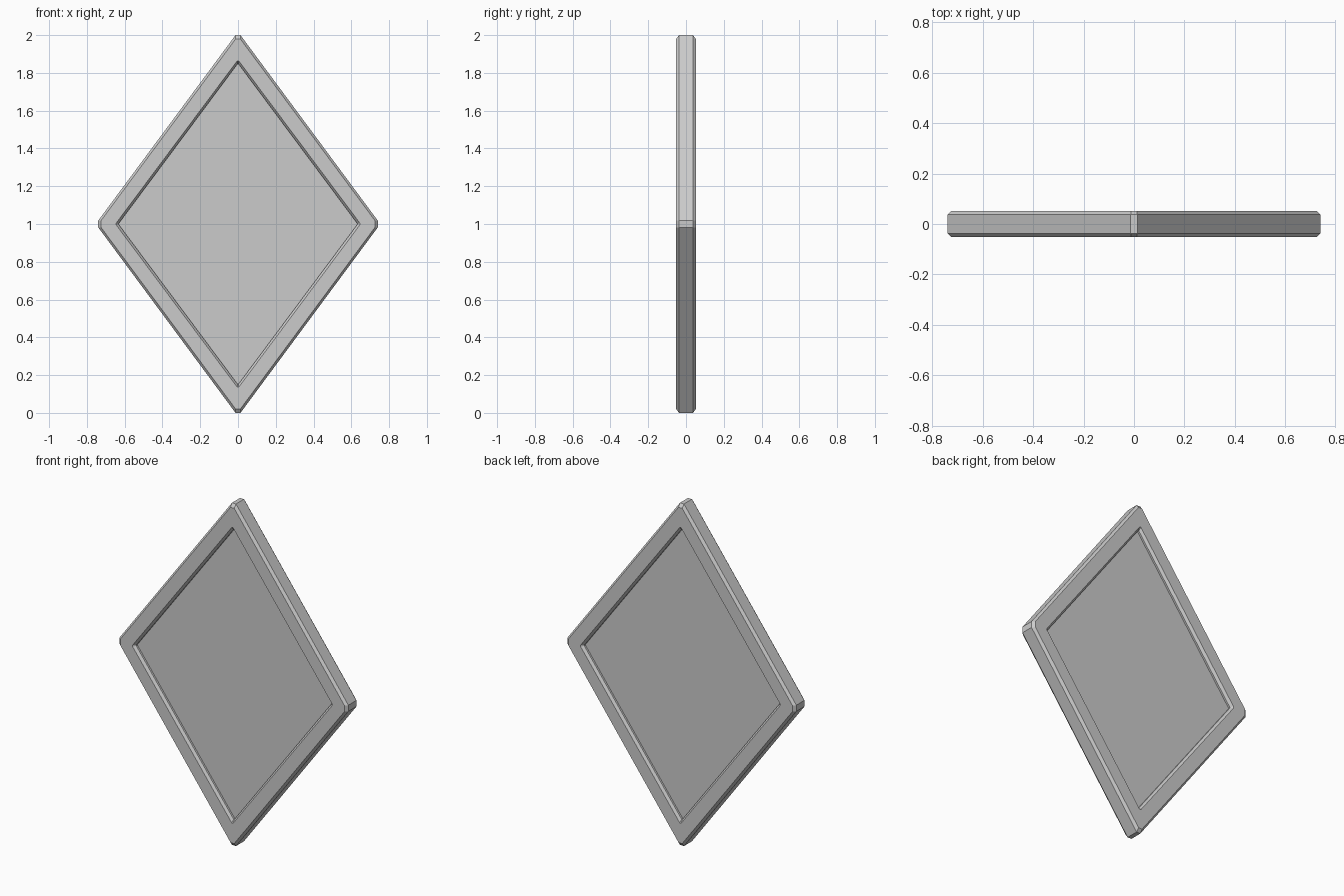
import bpy

if "Cube" in bpy.data.objects:
    bpy.data.objects.remove(bpy.data.objects["Cube"])


def ring(sx, cz, cx, sz, y):
    """Diamond outline with clipped corners, centred on z = 1."""
    pts = [(sx, -cz), (sx, cz), (cx, sz), (-cx, sz),
           (-sx, cz), (-sx, -cz), (-cx, -sz), (cx, -sz)]
    return [(x, y, 1 + z) for x, z in pts]


def loft(name, rings, closed):
    n = len(rings[0])
    verts = [v for r in rings for v in r]
    faces = []
    for i in range(len(rings) if closed else len(rings) - 1):
        a, b = i * n, (i + 1) % len(rings) * n
        for j in range(n):
            k = (j + 1) % n
            faces.append((a + j, a + k, b + k, b + j))
    if not closed:
        faces += [tuple(range(n))[::-1], tuple(range(len(verts) - n, len(verts)))]
    mesh = bpy.data.meshes.new(name)
    mesh.from_pydata(verts, [], faces)
    mesh.validate()
    obj = bpy.data.objects.new(name, mesh)
    bpy.context.collection.objects.link(obj)
    bpy.context.view_layer.objects.active = obj
    obj.select_set(True)
    bpy.ops.object.mode_set(mode='EDIT')
    bpy.ops.mesh.select_all(action='SELECT')
    bpy.ops.mesh.normals_make_consistent(inside=False)
    bpy.ops.object.mode_set(mode='OBJECT')
    obj.select_set(False)
    return obj


# Bevelled frame: cross-section from the back inside, round the rim, to the front inside
half = [((0.632, 0.002, 0.002, 0.848), 0.037),   # inner wall
        ((0.645, 0.005, 0.004, 0.864), 0.052),   # inner edge of the face
        ((0.725, 0.018, 0.012, 0.980), 0.052),   # outer edge of the face
        ((0.740, 0.018, 0.013, 1.000), 0.037)]   # rim
section = [ring(*p, y) for p, y in half] + [ring(*p, -y) for p, y in reversed(half)]
loft("diamond_frame", section, True)

# Recessed panel filling the opening
loft("panel", [ring(0.65, 0.003, 0.003, 0.875, y) for y in (0.026, -0.026)], False)
